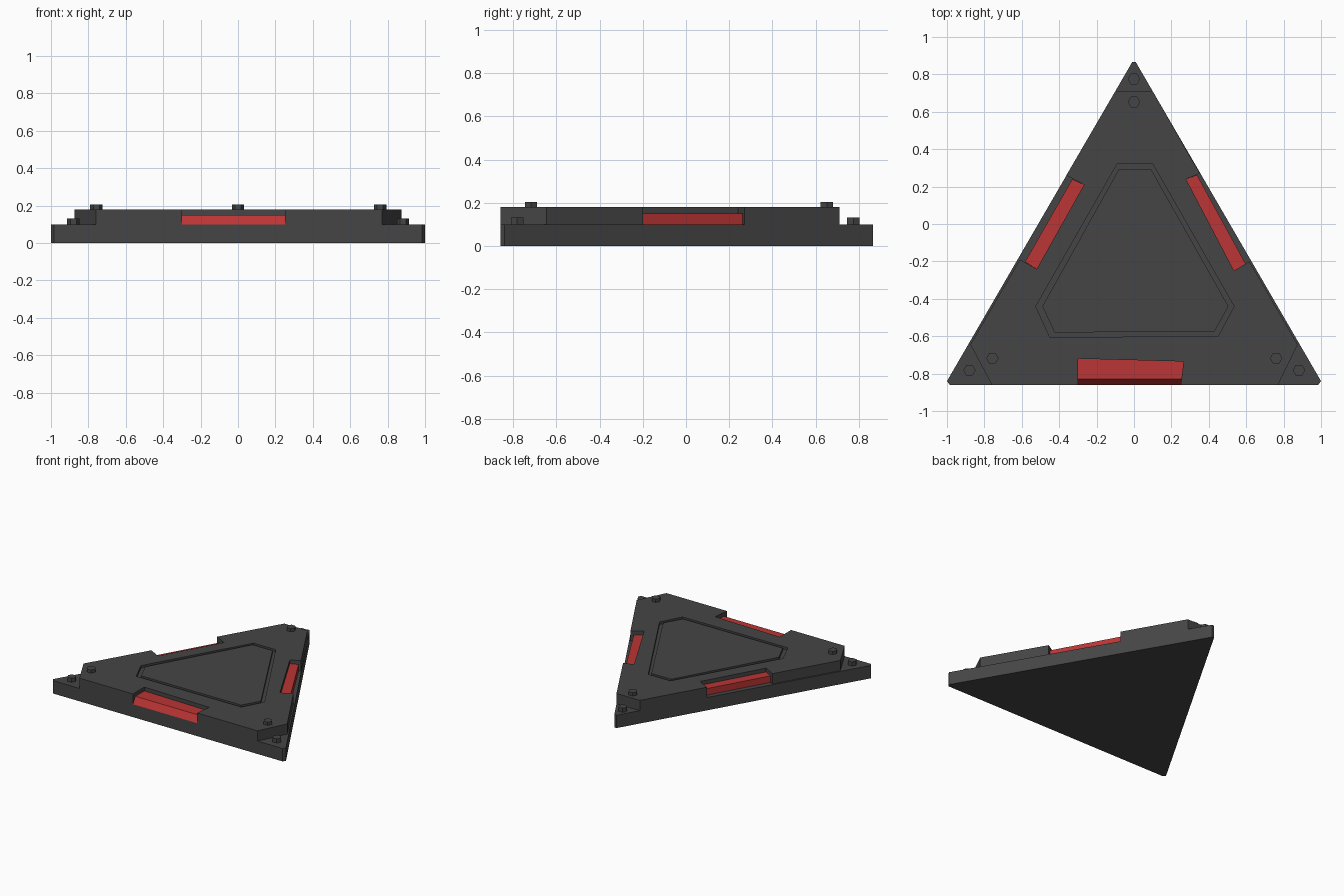
import bpy, bmesh
from math import cos, sin, tau

if "Cube" in bpy.data.objects:
    bpy.data.objects.remove(bpy.data.objects["Cube"])


def material(name, rgb):
    m = bpy.data.materials.new(name)
    m.diffuse_color = (*rgb, 1)
    m.use_nodes = True
    m.node_tree.nodes["Principled BSDF"].inputs["Base Color"].default_value = m.diffuse_color
    return m


DARK = material("dark_grey", (0.06, 0.06, 0.06))
RED = material("red", (0.5, 0.035, 0.035))


def loft(name, low, high, z0, z1, mat=None):
    """Solid between two matching outlines at heights z0 and z1."""
    bm = bmesh.new()
    a = [bm.verts.new((x, y, z0)) for x, y in low]
    b = [bm.verts.new((x, y, z1)) for x, y in high]
    bm.faces.new(a[::-1])
    bm.faces.new(b)
    for i in range(len(a)):
        j = (i + 1) % len(a)
        bm.faces.new((a[i], a[j], b[j], b[i]))
    bmesh.ops.recalc_face_normals(bm, faces=bm.faces)
    me = bpy.data.meshes.new(name)
    bm.to_mesh(me)
    bm.free()
    ob = bpy.data.objects.new(name, me)
    bpy.context.collection.objects.link(ob)
    if mat:
        me.materials.append(mat)
    return ob


def prism(name, pts, z0, z1, mat=None):
    return loft(name, pts, pts, z0, z1, mat)


# Base plate: triangle with tiny clipped tips
prism("base_plate", [(-0.985, -0.86), (0.985, -0.86), (1, -0.84),
                     (0.01, 0.865), (-0.01, 0.865), (-1, -0.84)], 0, 0.1, DARK)

# Upper plate: cut corners and a notch in each side
upper = prism("upper_plate", [
    (-0.76, -0.86), (-0.3, -0.86), (-0.3, -0.72), (0.265, -0.735), (0.25, -0.86),
    (0.77, -0.86), (0.875, -0.645),
    (0.617, -0.2), (0.535, -0.25), (0.278, 0.24), (0.352, 0.27),
    (0.1, 0.71), (-0.1, 0.71),
    (-0.362, 0.26), (-0.267, 0.21), (-0.52, -0.24), (-0.61, -0.19),
    (-0.875, -0.645)], 0.1, 0.18, DARK)

# Groove around the centre panel
outer = [(-0.45, -0.605), (0.45, -0.6), (0.535, -0.44), (0.1, 0.32), (-0.09, 0.32), (-0.525, -0.44)]
inner = [(-0.425, -0.58), (0.43, -0.575), (0.505, -0.44), (0.09, 0.295), (-0.08, 0.295), (-0.49, -0.44)]
cutter = prism("groove_cutter", outer, 0.16, 0.25)
cutter.hide_render = True
mod = upper.modifiers.new("groove", 'BOOLEAN')
mod.operation, mod.solver, mod.object = 'DIFFERENCE', 'EXACT', cutter
bpy.context.view_layer.objects.active = upper
upper.select_set(True)
bpy.ops.object.modifier_apply(modifier=mod.name)
bpy.data.objects.remove(cutter)
prism("centre_panel", inner, 0.16, 0.18, DARK)

# Red side lights; the front one has a sloped face
loft("front_light",
     [(-0.3, -0.86), (0.25, -0.86), (0.265, -0.735), (-0.3, -0.72)],
     [(-0.3, -0.83), (0.254, -0.83), (0.265, -0.735), (-0.3, -0.72)], 0.1, 0.15, RED)
prism("right_light", [(0.535, -0.25), (0.597, -0.213), (0.337, 0.262), (0.278, 0.24)], 0.1, 0.15, RED)
prism("left_light", [(-0.52, -0.24), (-0.267, 0.21), (-0.33, 0.24), (-0.583, -0.203)], 0.1, 0.15, RED)

# Hexagonal bolts, one high and one low at each corner
bolts = [("upper_bolt", 0.18, 0.205, [(0, 0.652), (-0.757, -0.718), (0.76, -0.718)]),
         ("lower_bolt", 0.1, 0.132, [(0, 0.775), (-0.88, -0.782), (0.882, -0.782)])]
for name, z0, z1, spots in bolts:
    for x, y in spots:
        ring = [(x + 0.033 * cos(k * tau / 6), y + 0.033 * sin(k * tau / 6)) for k in range(6)]
        prism(name, ring, z0, z1, DARK)
